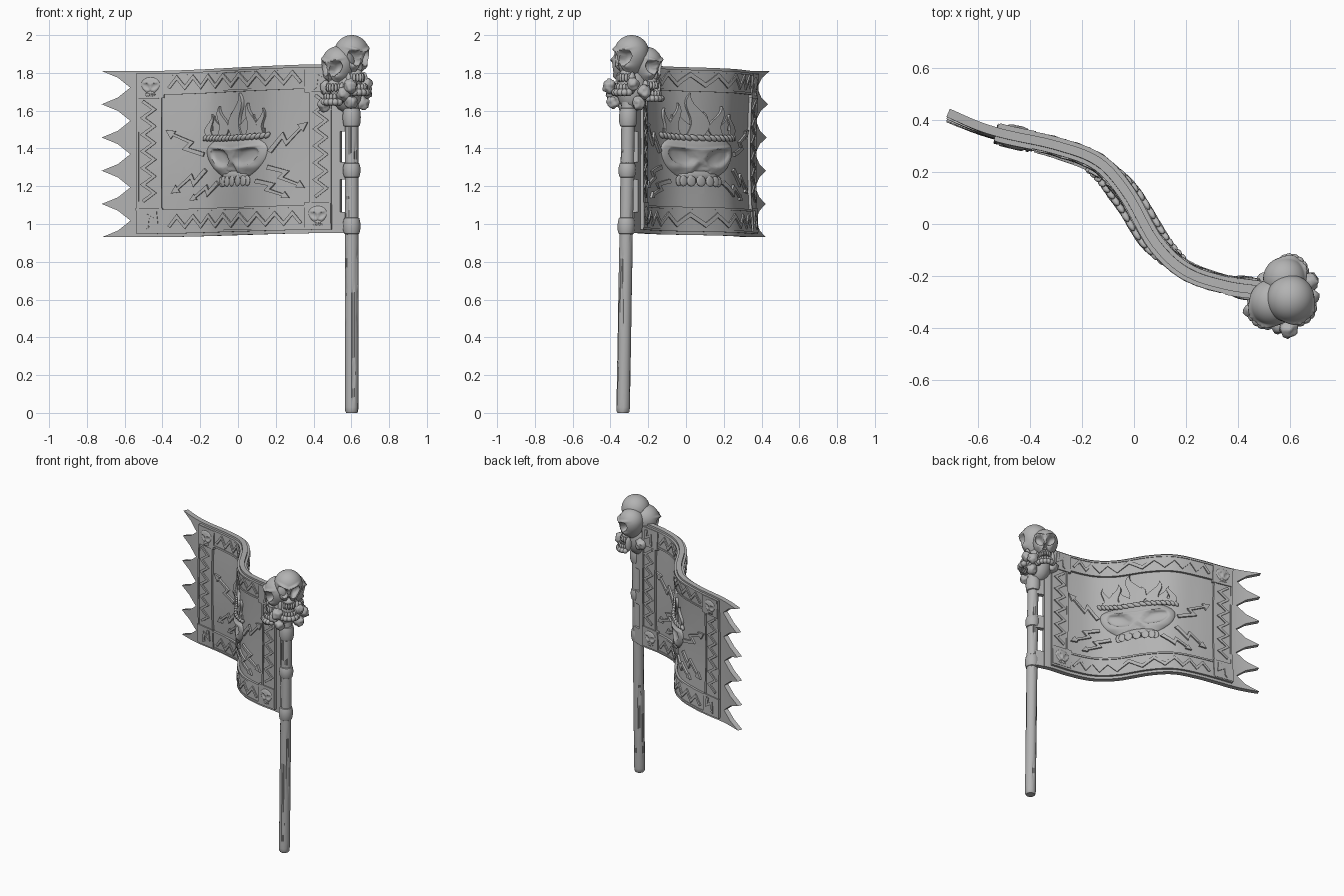
import bpy, bmesh, math
from mathutils import Vector, Matrix, noise

if "Cube" in bpy.data.objects:
    bpy.data.objects.remove(bpy.data.objects["Cube"])

stone = bpy.data.materials.new("stone_grey")
stone.diffuse_color = (0.45, 0.45, 0.45, 1)
stone.use_nodes = True
stone.node_tree.nodes["Principled BSDF"].inputs["Base Color"].default_value = stone.diffuse_color

# Plan curve of the waving cloth: x, y
WAVE = [(-0.72, 0.43), (-0.6, 0.378), (-0.5, 0.347), (-0.29, 0.3), (-0.13, 0.235),
        (-0.025, 0.115), (0.08, -0.07), (0.195, -0.18), (0.35, -0.235),
        (0.5, -0.258), (0.56, -0.275), (0.66, -0.315)]


def slope(i):
    a, b = WAVE[max(i - 1, 0)], WAVE[min(i + 1, len(WAVE) - 1)]
    return (b[1] - a[1]) / (b[0] - a[0])


def wave(x, v):
    i = 0
    while i < len(WAVE) - 2 and x > WAVE[i + 1][0]:
        i += 1
    (x0, y0), (x1, y1) = WAVE[i], WAVE[i + 1]
    h = x1 - x0
    t = (x - x0) / h
    y = ((2*t**3 - 3*t*t + 1) * y0 + (t**3 - 2*t*t + t) * h * slope(i)
         + (3*t*t - 2*t**3) * y1 + (t**3 - t*t) * h * slope(i + 1))
    # the folds flatten a little at mid height, the free end trails lower down
    t = min(max((1.81 - v) / 0.88, 0), 1)
    y += (0.38 - 0.514 * (x + 0.715) - y) * 0.16 * math.sin(math.pi * t)
    return y - 0.02 * t * min(max((-0.45 - x) / 0.25, 0), 1)


def bend(u, v, d):
    """Flat cloth position (u, v) with height d above its front -> world."""
    k = (wave(u + 0.01, v) - wave(u - 0.01, v)) / 0.02
    n = math.hypot(k, 1)
    t = min(max(u + 0.5, 0), 1)
    lift = 0.022 + 0.014 * min(max((v - 0.93) / 0.88, 0), 1)
    return Vector((u + d * k / n, wave(u, v) - d / n, v + lift * t * t * (3 - 2 * t)))


def finish(name, bm, angle=35):
    bmesh.ops.recalc_face_normals(bm, faces=bm.faces[:])
    me = bpy.data.meshes.new(name)
    bm.to_mesh(me)
    bm.free()
    me.materials.append(stone)
    ob = bpy.data.objects.new(name, me)
    bpy.context.collection.objects.link(ob)
    bpy.ops.object.select_all(action='DESELECT')
    ob.select_set(True)
    bpy.context.view_layer.objects.active = ob
    bpy.ops.object.shade_smooth_by_angle(angle=math.radians(angle))
    return ob


def plates(name, polys, d0, d1, sides=(1, -1)):
    """Extruded outlines, cut into a grid and bent along the cloth."""
    bm = bmesh.new()
    for s in sides:
        for poly in polys:
            f = bm.faces.new([bm.verts.new((u, s * d0, v)) for u, v in poly])
            ext = bmesh.ops.extrude_face_region(bm, geom=[f], use_keep_orig=True)
            for e in ext["geom"]:
                if isinstance(e, bmesh.types.BMVert):
                    e.co.y = s * d1
    bmesh.ops.triangulate(bm, faces=bm.faces[:])
    for axis, step in ((0, 0.025), (2, 0.11)):
        no = Vector((axis == 0, 0, axis == 2))
        x = min(v.co[axis] for v in bm.verts) + step + 0.0001
        end = max(v.co[axis] for v in bm.verts)
        while x < end:
            bmesh.ops.bisect_plane(bm, geom=bm.verts[:] + bm.edges[:] + bm.faces[:],
                                   plane_co=no * x, plane_no=no)
            x += step
    for v in bm.verts:
        v.co = bend(v.co.x, v.co.z, v.co.y)
    return finish(name, bm)


def rect(x0, x1, z0, z1):
    return [(x0, z0), (x1, z0), (x1, z1), (x0, z1)]


def ribbon(pts, w, w_end=None):
    """Mitred band around a polyline, as a list of quads."""
    pts = [Vector(p) for p in pts]
    left, right = [], []
    for i, p in enumerate(pts):
        a = (p - pts[i - 1]).normalized() if i else (pts[1] - p).normalized()
        b = (pts[i + 1] - p).normalized() if i < len(pts) - 1 else a
        n1, n2 = Vector((-a.y, a.x)), Vector((-b.y, b.x))
        m = (n1 + n2).normalized()
        ww = w if w_end is None else w + (w_end - w) * i / (len(pts) - 1)
        off = m * ww / max(m.dot(n1), 0.45)
        left.append(p + off)
        right.append(p - off)
    return [[left[i], left[i + 1], right[i + 1], right[i]] for i in range(len(pts) - 1)]


def bolt(start, tip, w=0.011, kink=0.11):
    """Lightning bolt with an arrow head."""
    a, b = Vector(start), Vector(tip)
    t = b - a
    n = Vector((-t.y, t.x))
    at = lambda p, q: a + t * p + n * q
    return ribbon([at(0, 0), at(0.42, kink), at(0.38, -0.65 * kink), at(0.85, 0)], w, w * 0.6) + \
        [[at(0.8, 0.1), at(1, 0), at(0.8, -0.1)]]


def ball(bm, c, r, rot=None, sub=2):
    m = Matrix.Translation(c) @ (rot or Matrix()) @ Matrix.Diagonal((*r, 1))
    return bmesh.ops.create_icosphere(bm, subdivisions=sub, radius=1, matrix=m)["verts"]


def skull(name, place, sub=4, top=1.0, jaw=False):
    """Skull in unit size facing -y; place maps each point to the world."""
    bm = bmesh.new()
    for v in ball(bm, (0, 0, 0), (1, 1, 1), sub=sub):
        x, y, z = v.co
        face = min(max(-y / 0.6, 0), 1)
        if z < 0:
            x *= 1 - 0.35 * z * z
        if face:
            for s in (-1, 1):
                lift = 0.35 * (abs(x) - 0.4)
                d = math.hypot((x - s * 0.43) / 0.34, (z + 0.2 - lift) / 0.27)
                y -= face * 0.18 * math.exp(-((x - s * 0.42) / 0.4)**2 - ((z - 0.16 - lift) / 0.09)**2)
                y -= face * 0.18 * math.exp(-((x - s * 0.55) / 0.22)**2 - ((z + 0.55) / 0.12)**2)
                if d < 1:
                    y += face * (max(y + 0.5, -0.35) - y) * (1 - d * d) ** 0.4
            if -0.8 < z < -0.45 and abs(x) < 0.16 * (-0.4 - z) / 0.3:
                y += 0.35
        v.co = (x, y, z * (1.5 if z < 0 else top))
    ball(bm, (0, -0.35, -1.2), (0.44, 0.42, 0.25))
    for i in range(-3, 4):
        a = i * 0.42
        x, c = math.sin(a), math.cos(a)
        ball(bm, (0.44 * x, -0.35 - 0.45 * c, -1.45), (0.09, 0.12, 0.26))
        if jaw:
            ball(bm, (0.6 * x, -0.52 - 0.5 * c, -2.3), (0.24, 0.24, 0.22))
            ball(bm, (0.5 * x, -0.52 - 0.45 * c, -2.0), (0.11, 0.12, 0.22))
    if jaw:
        for s in (-1, 1):
            ball(bm, (s * 0.6, -0.42, -1.75), (0.16, 0.26, 0.65))
    for v in bm.verts:
        v.co = place(v.co)
    return finish(name, bm, 60)


def relief(u, v, ru, rv, base, depth, side):
    return lambda p: bend(u + ru * p.x, v + rv * p.z, side * (base + depth * max(-p.y, -0.2)))


# Cloth with a toothed free edge
edge = []
for i in range(6):
    z, h = 1.81 - i * 0.176, 0.088
    if i:
        edge.append((-0.63, z + 0.035))
    edge.append((-0.715, z))
    if i < 5:
        edge += [(-0.63, z - 0.035), (-0.565, z - h)]
plates("cloth", [edge + [(0.545, 0.93), (0.545, 1.81)]], -0.017, 0.017, (1,))
plates("cloth_tabs", [rect(0.53, 0.6, a, b) for a, b in
                      ((0.93, 1.04), (1.21, 1.3), (1.46, 1.81))], -0.016, 0.016, (1,))

# Raised border with its thin inner and outer rims
plates("border", [rect(-0.53, 0.5, 1.685, 1.797), rect(-0.53, 0.5, 0.948, 1.075),
                  rect(-0.53, -0.4, 1.075, 1.685), rect(0.385, 0.5, 1.075, 1.685)], 0.01, 0.028)
rim = lambda x0, x1, z0, z1, w: (rect(x0, x1, z1 - w, z1), rect(x0, x1, z0, z0 + w),
                                 rect(x0, x0 + w, z0, z1), rect(x1 - w, x1, z0, z1))
plates("border_rims", [*rim(-0.53, 0.5, 0.948, 1.797, 0.012),
                       *rim(-0.41, 0.395, 1.065, 1.695, 0.012)], 0.012, 0.033)

# Zigzag trim
zig = []
for z in (1.745, 1.01):
    zig += ribbon([(-0.36 + i * 0.7 / 16, z + (0.027 if i % 2 else -0.027)) for i in range(17)], 0.008)
for x in (-0.467, 0.443):
    zig += ribbon([(x + (0.03 if i % 2 else -0.03), 1.12 + i * 0.53 / 12) for i in range(13)], 0.008)
plates("zigzag_trim", zig, 0.02, 0.036)

# Corner plates with small skulls and bolts
corners = [(-0.455, 1.73), (0.43, 1.73), (-0.463, 1.02), (0.428, 1.025)]
plates("corner_plates", [rect(x - 0.07, x + 0.07, z - 0.065, z + 0.065) for x, z in corners], 0.01, 0.036)
plates("corner_bolts", [q for x, z in (corners[1], corners[2]) for q in
                        bolt((x + 0.03, z + 0.05), (x - 0.02, z - 0.05), 0.01, 0.28)], 0.03, 0.043)

# Lightning bolts around the emblem
rays = [((-0.17, 1.36), (-0.377, 1.496)), ((-0.16, 1.28), (-0.35, 1.16)),
        ((-0.09, 1.21), (-0.25, 1.12)), ((0.18, 1.36), (0.375, 1.51)),
        ((0.17, 1.28), (0.36, 1.165)), ((0.11, 1.21), (0.28, 1.115))]
plates("lightning_bolts", [q for a, b in rays for q in bolt(a, b)], 0.01, 0.03)


# Flames on the emblem: wavy tapering tongues from a common base
def flame(u, h, w, lean):
    n = 12
    mid = [Vector((u + lean * math.sin(5.5 * i / n), 1.45 + h * i / n)) for i in range(n + 1)]
    wid = [w * (1 - i / n) ** 0.8 * (0.8 + 0.4 * math.sin(math.pi * i / n)) for i in range(n)]
    return [(m.x - a, m.y) for m, a in zip(mid, wid)] + [tuple(mid[-1])] + \
        [(m.x + a, m.y) for m, a in reversed(list(zip(mid, wid)))]


plates("back_flames", [flame(-0.1, 0.11, 0.03, 0.012), flame(0.0, 0.13, 0.035, 0.012),
                       flame(0.06, 0.12, 0.03, -0.012), flame(0.11, 0.11, 0.03, 0.012),
                       rect(-0.145, 0.155, 1.44, 1.485)], 0.01, 0.026)
plates("front_flames", [flame(-0.13, 0.12, 0.022, -0.014), flame(-0.065, 0.16, 0.03, 0.016),
                        flame(0.02, 0.225, 0.034, -0.018), flame(0.085, 0.17, 0.026, 0.014),
                        flame(0.14, 0.14, 0.022, -0.014)], 0.012, 0.034)

# Emblem skulls, corner skulls and the braided headband on both faces
for side, tag in ((1, "front"), (-1, "back")):
    skull("emblem_skull_" + tag, relief(0.005, 1.375, 0.163, 0.112, 0.01, 0.044, side), 5, 0.7)
    for i in (0, 3):
        x, z = corners[i]
        skull("corner_skull_%s_%d" % (tag, i), relief(x, z + 0.01, 0.05, 0.038, 0.032, 0.013, side), 4)
    bm = bmesh.new()
    for i in range(17):
        t = i / 16 * 2 - 1
        ball(bm, (0.005 + 0.165 * t, side * (0.046 - 0.02 * t * t), 1.44 + 0.008 * t * t),
             (0.011, 0.013, 0.02), Matrix.Rotation(0.6, 4, 'Y'))
    for v in bm.verts:
        v.co = bend(v.co.x, v.co.z, v.co.y)
    finish("headband_" + tag, bm)


# Wooden pole with carved grain, and the binding rings
def lathe(name, prof, grain=0.0, n=32):
    bm = bmesh.new()
    rings = []
    for r, z in prof:
        ring = []
        for k in range(n):
            a = 2 * math.pi * k / n
            g = noise.noise(Vector((math.cos(a) * 3, math.sin(a) * 3, z * 2.5)))
            rr = r - (grain if g > 0.4 else 0) + grain * 0.2 * g
            ring.append(bm.verts.new((0.602 + rr * math.cos(a),
                                      -0.333 + 0.017 * z + rr * math.sin(a), z)))
        rings.append(ring)
    for p, q in zip(rings, rings[1:]):
        for k in range(n):
            bm.faces.new((p[k], p[(k + 1) % n], q[(k + 1) % n], q[k]))
    bm.faces.new(rings[0])
    bm.faces.new(rings[-1])
    return finish(name, bm)


lathe("pole", [(0.029, 0), (0.034, 0.008)] + [(0.0355, 0.03 + i * 0.03) for i in range(58)], 0.004)
for z, h, r in ((0.99, 0.045, 0.046), (1.285, 0.04, 0.046), (1.565, 0.05, 0.048)):
    lathe("binding_ring", [(0.034, z - h), (r - 0.006, z - h + 0.004), (r - 0.001, z - h * 0.5),
                           (r, z), (r - 0.001, z + h * 0.5), (r - 0.006, z + h - 0.004), (0.034, z + h)])

# Cluster of three skulls on the pole top
for name, c, s, yaw in (("top_skull", (0.602, -0.288, 1.908), 0.092, 38),
                        ("left_skull", (0.533, -0.302, 1.852), 0.09, -40),
                        ("back_skull", (0.58, -0.21, 1.855), 0.083, 140)):
    m = Matrix.Translation(c) @ Matrix.Rotation(math.radians(yaw), 4, 'Z') @ Matrix.Scale(s, 4)
    skull(name, lambda p, m=m: m @ p, 5, jaw=True)

# Bone lumps filling the cluster
bm = bmesh.new()
ball(bm, (0.575, -0.285, 1.72), (0.085, 0.085, 0.13), sub=3)
for c, r in (((0.595, -0.405, 1.73), 0.034), ((0.56, -0.385, 1.69), 0.035), ((0.6, -0.385, 1.645), 0.033),
             ((0.68, -0.28, 1.74), 0.032), ((0.675, -0.22, 1.7), 0.034), ((0.66, -0.25, 1.64), 0.034),
             ((0.47, -0.29, 1.72), 0.036), ((0.51, -0.22, 1.7), 0.036), ((0.455, -0.33, 1.63), 0.032)):
    for v in ball(bm, c, (r, r, r * 1.1), sub=3):
        v.co += (v.co - Vector(c)) * 0.35 * noise.noise(v.co * 45)
finish("bone_lumps", bm, 60)
